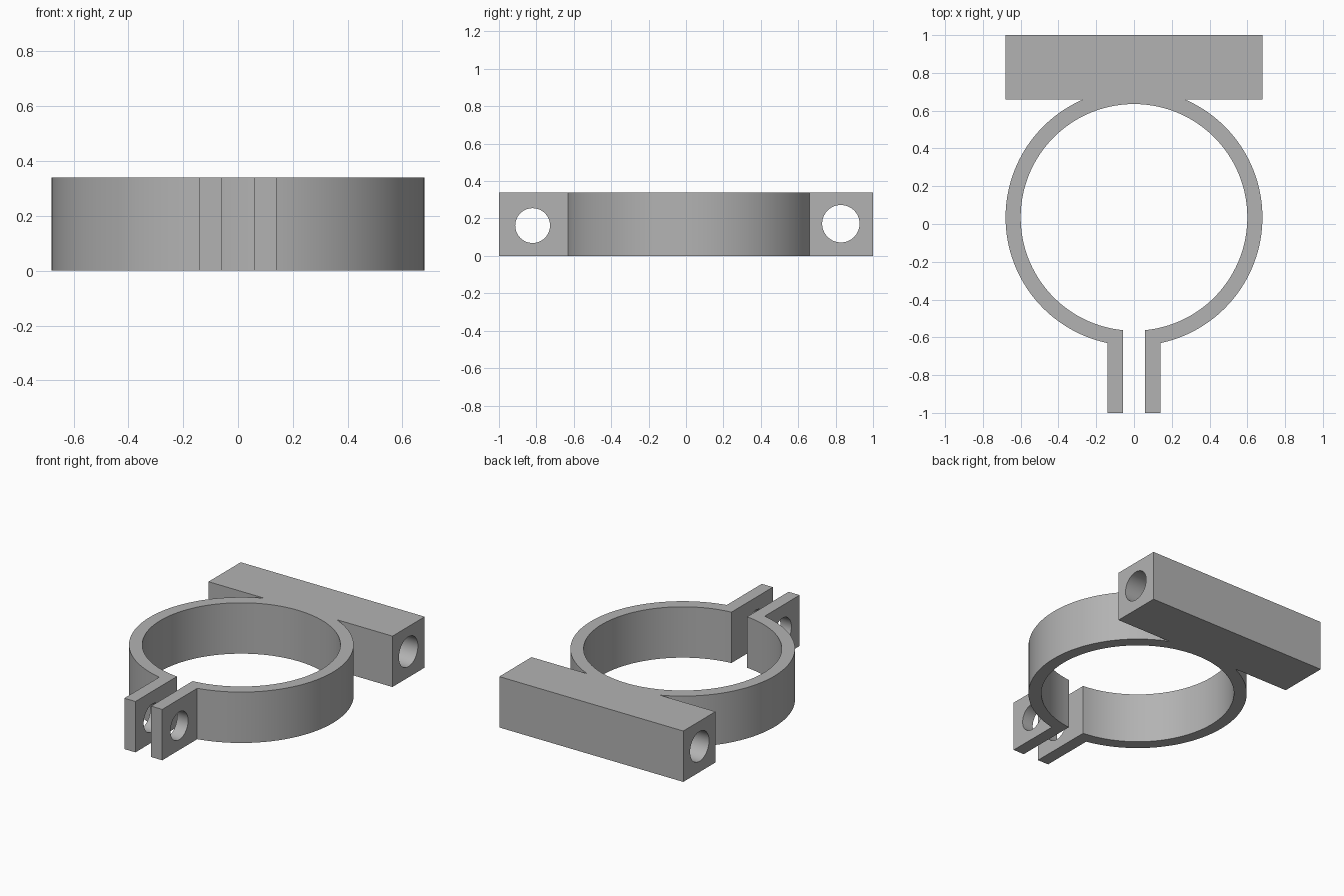
import bpy, bmesh, math

cube = bpy.data.objects.get("Cube")
if cube:
    bpy.data.objects.remove(cube, do_unlink=True)

HEIGHT = 0.34
CENTRE_Y = 0.035
INNER, OUTER = 0.6, 0.68
GAP, TAB = 0.058, 0.14       # inner and outer x of the clamp tabs
BAR_Y = 0.66                 # front face of the mounting bar
STEPS = 72

steel = bpy.data.materials.new("grey_metal")
steel.use_nodes = True
GREY = (0.45, 0.45, 0.45, 1)
steel.diffuse_color = GREY
steel.node_tree.nodes["Principled BSDF"].inputs["Base Color"].default_value = GREY


def arc(radius, start, end):
    """Points on a circle about the ring centre; angles run from straight down."""
    angles = [start + (end - start) * i / STEPS for i in range(STEPS + 1)]
    return [(radius * math.sin(a), CENTRE_Y - radius * math.cos(a)) for a in angles]


# Right half outline: inner arc ends at the gap, then tab, outer arc, bar
half = arc(INNER, math.pi, math.asin(GAP / INNER))
half += [(GAP, -1), (TAB, -1)]
half += arc(OUTER, math.asin(TAB / OUTER), math.acos((CENTRE_Y - BAR_Y) / OUTER))
half += [(OUTER, BAR_Y), (OUTER, 1)]
half[0] = (0, CENTRE_Y + INNER)
outline = half + [(-x, y) for x, y in reversed(half[1:])]

# Clamp body: extruded outline
bm = bmesh.new()
base = bm.faces.new([bm.verts.new((x, y, 0)) for x, y in outline])
top = bmesh.ops.extrude_face_region(bm, geom=[base])["geom"]
bmesh.ops.translate(bm, vec=(0, 0, HEIGHT),
                    verts=[v for v in top if isinstance(v, bmesh.types.BMVert)])
bmesh.ops.recalc_face_normals(bm, faces=bm.faces)
mesh = bpy.data.meshes.new("clamp_body")
bm.to_mesh(mesh)
bm.free()
body = bpy.data.objects.new("clamp_body", mesh)
bpy.context.collection.objects.link(body)
mesh.materials.append(steel)


def drill(y, z, radius, length):
    """Cut a round hole through the body along x."""
    bpy.ops.mesh.primitive_cylinder_add(vertices=64, radius=radius, depth=length,
                                        location=(0, y, z), rotation=(0, math.pi / 2, 0))
    cutter = bpy.context.object
    cutter.name = "hole_cutter"
    cutter.hide_render = True
    cutter.data.materials.append(steel)
    mod = body.modifiers.new("hole", "BOOLEAN")
    mod.operation, mod.solver, mod.object = "DIFFERENCE", "EXACT", cutter
    bpy.context.view_layer.objects.active = body
    bpy.ops.object.modifier_apply(modifier=mod.name)
    bpy.data.objects.remove(cutter, do_unlink=True)


drill(0.828, 0.172, 0.1, 1.6)      # long bore through the bar
drill(-0.82, 0.162, 0.093, 0.5)    # bolt holes through both tabs

# Smooth the curved walls, keep edges sharp
bpy.ops.object.select_all(action="DESELECT")
body.select_set(True)
bpy.context.view_layer.objects.active = body
bpy.ops.object.shade_smooth_by_angle(angle=math.radians(30))
